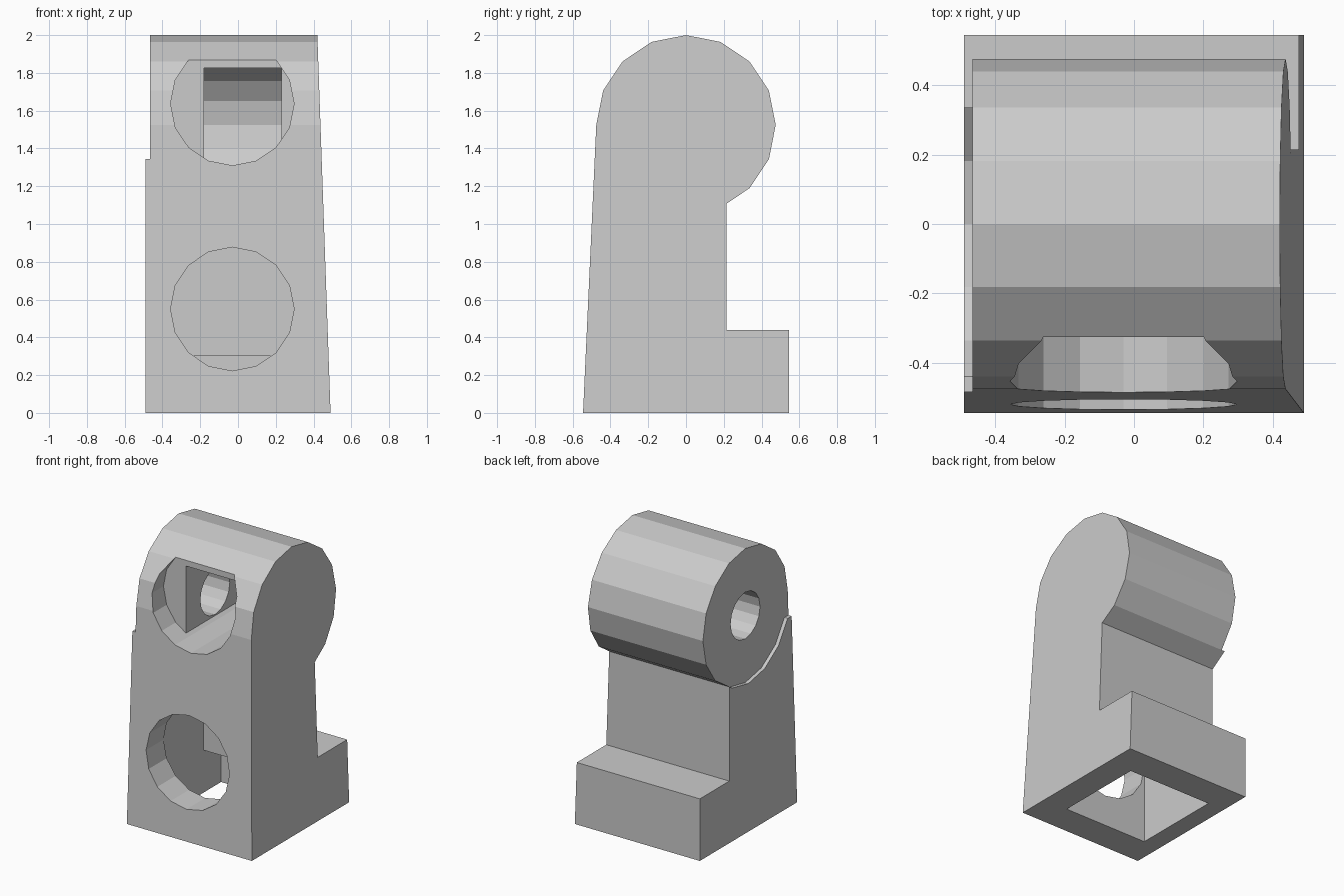
import bpy, bmesh, math

if "Cube" in bpy.data.objects:
    bpy.data.objects.remove(bpy.data.objects["Cube"])

CZ, R, RI, MX = 1.525, 0.475, 0.327, -0.03   # barrel centre, outer and inner radius, hole centre x


def arc(cu, cv, r, first, last):
    """Points of a 16-sided circle, from step first to step last."""
    d = 1 if last >= first else -1
    return [(cu + r * math.cos(k * math.pi / 8), cv + r * math.sin(k * math.pi / 8))
            for k in range(first, last + d, d)]


def prism(name, pts, axis, a, b):
    """Extrude a profile along x (points are y,z) or along y (points are x,z)."""
    def put(p, t):
        return (t, p[0], p[1]) if axis == 'x' else (p[0], t, p[1])
    bm = bmesh.new()
    lo = [bm.verts.new(put(p, a)) for p in pts]
    hi = [bm.verts.new(put(p, b)) for p in pts]
    bm.faces.new(lo)
    bm.faces.new(hi)
    n = len(pts)
    for i in range(n):
        j = (i + 1) % n
        bm.faces.new((lo[i], lo[j], hi[j], hi[i]))
    bmesh.ops.recalc_face_normals(bm, faces=bm.faces)
    me = bpy.data.meshes.new(name)
    bm.to_mesh(me)
    bm.free()
    ob = bpy.data.objects.new(name, me)
    bpy.context.collection.objects.link(ob)
    return ob


def boolean(ob, tool, op='DIFFERENCE'):
    m = ob.modifiers.new(op, 'BOOLEAN')
    m.operation, m.object, m.solver = op, tool, 'EXACT'
    bpy.context.view_layer.objects.active = ob
    bpy.ops.object.modifier_apply(modifier=m.name)
    bpy.data.objects.remove(tool)


# Body: side profile with round barrel on top and a foot at the back
outline = [(-0.545, 0)] + arc(0, CZ, R, 8, -3) + [(0.215, 1.108), (0.215, 0.44), (0.545, 0.44), (0.545, 0)]
body = prism("bracket_body", outline, 'x', -0.49, 0.49)
for v in body.data.vertices:          # slanted right side
    if v.co.x > 0:
        v.co.x = 0.49 - 0.035 * v.co.z

# Recessed left barrel cap, leaving a thin lip below it
low = arc(0, CZ, R, 9, 13)
slope = (low[-1][1] - arc(0, CZ, R, 14, 14)[0][1])
p, q = arc(0, CZ, R, 13, 14)
k = (0.7 - p[0]) / (q[0] - p[0])
recess = [(-0.7, low[0][1])] + low + [(0.7, p[1] + k * (q[1] - p[1])), (0.7, 2.2), (-0.7, 2.2)]
boolean(body, prism("cap_recess", recess, 'x', -0.7, -0.465))

# Hollow base, open below, stepping back into the foot
hollow = [(-0.325, -0.2), (-0.325, 0.9), (0.13, 0.9), (0.13, 0.30), (0.325, 0.30), (0.325, -0.2)]
boolean(body, prism("base_hollow", hollow, 'x', MX - 0.33, MX + 0.33))

# Round openings in the front
boolean(body, prism("lower_opening", arc(MX, 0.55, RI, 0, 15), 'y', -0.8, -0.25))
boolean(body, prism("upper_opening", arc(MX, 1.637, RI, 0, 15), 'y', -0.8, -0.325))

# Chamber behind the upper opening
room = [(-0.4, 1.2), (-0.4, 1.827)] + arc(0, CZ, RI, 3, -2) + [(0.125, 1.2)]
chamber = prism("chamber", room, 'x', -0.18, 0.23)
boolean(chamber, prism("chamber_limit", arc(MX, 1.637, RI, 0, 15), 'y', -0.8, 0.8), 'INTERSECT')
boolean(body, chamber)

# Axle bore through the left cap
boolean(body, prism("axle_bore", arc(0, CZ, 0.165, 0, 15), 'x', -0.7, 0.0))
